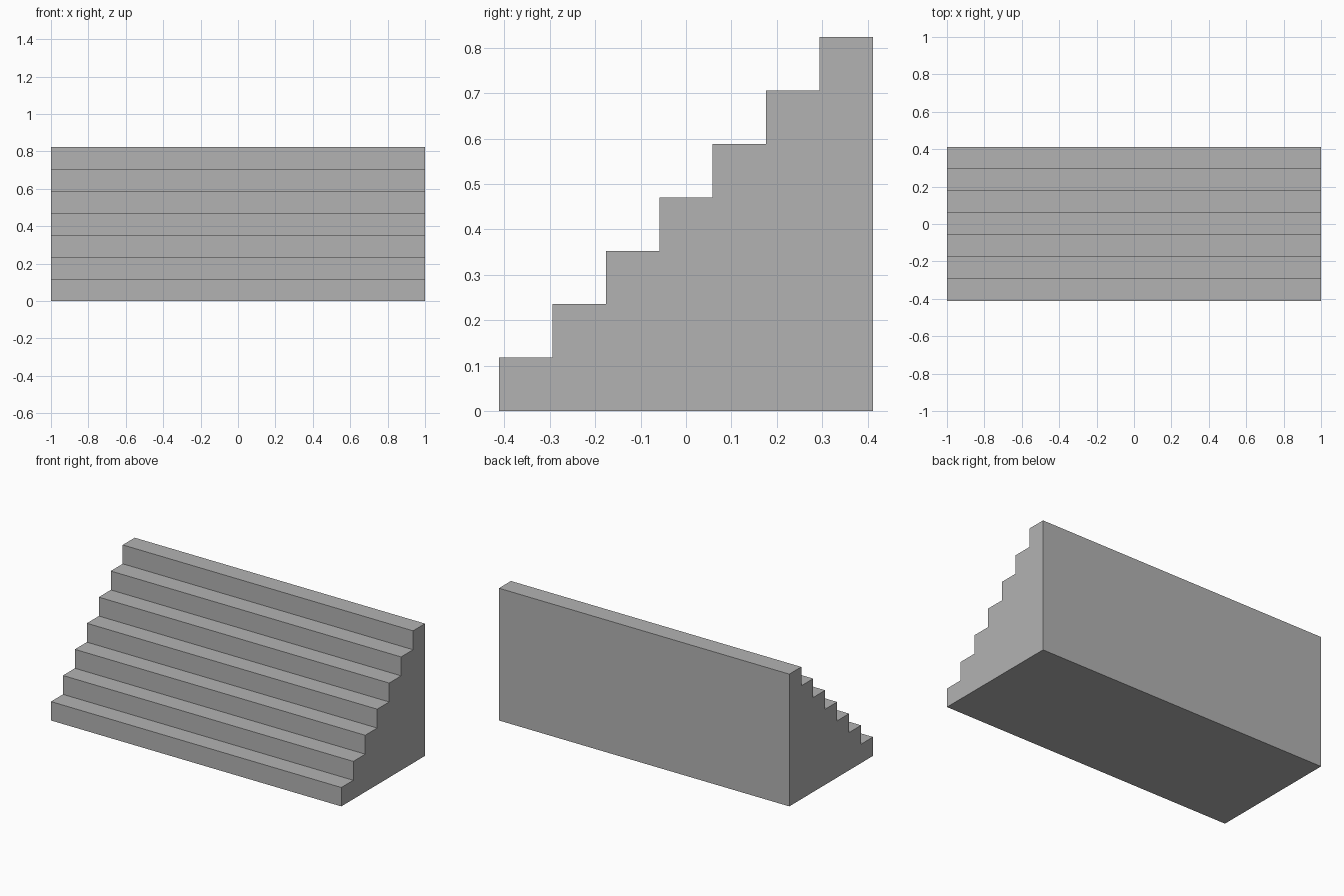
import bpy
import bmesh

cube = bpy.data.objects.get("Cube")
if cube:
    bpy.data.objects.remove(cube, do_unlink=True)

STEPS = 7
WIDTH = 2.0
SIZE = 2.0 / 17      # tread depth and riser height
FRONT = -STEPS * SIZE / 2

# Plain grey stone
grey = bpy.data.materials.new("plain_grey")
grey.use_nodes = True
colour = (0.45, 0.45, 0.45, 1)
grey.diffuse_color = colour
grey.node_tree.nodes["Principled BSDF"].inputs["Base Color"].default_value = colour

# Side profile: a riser and a tread for every step, closed down the back
profile = [(FRONT, 0)]
for i in range(STEPS):
    top = (i + 1) * SIZE
    profile += [(FRONT + i * SIZE, top), (FRONT + (i + 1) * SIZE, top)]
profile.append((-FRONT, 0))

# Extrude the profile across the width into a solid staircase
bm = bmesh.new()
side = bm.faces.new([bm.verts.new((-WIDTH / 2, y, z)) for y, z in profile])
extruded = bmesh.ops.extrude_face_region(bm, geom=[side], use_keep_orig=True)
moved = [v for v in extruded["geom"] if isinstance(v, bmesh.types.BMVert)]
bmesh.ops.translate(bm, verts=moved, vec=(WIDTH, 0, 0))
bmesh.ops.recalc_face_normals(bm, faces=bm.faces)

mesh = bpy.data.meshes.new("staircase")
bm.to_mesh(mesh)
bm.free()
mesh.materials.append(grey)
staircase = bpy.data.objects.new("staircase", mesh)
bpy.context.collection.objects.link(staircase)
